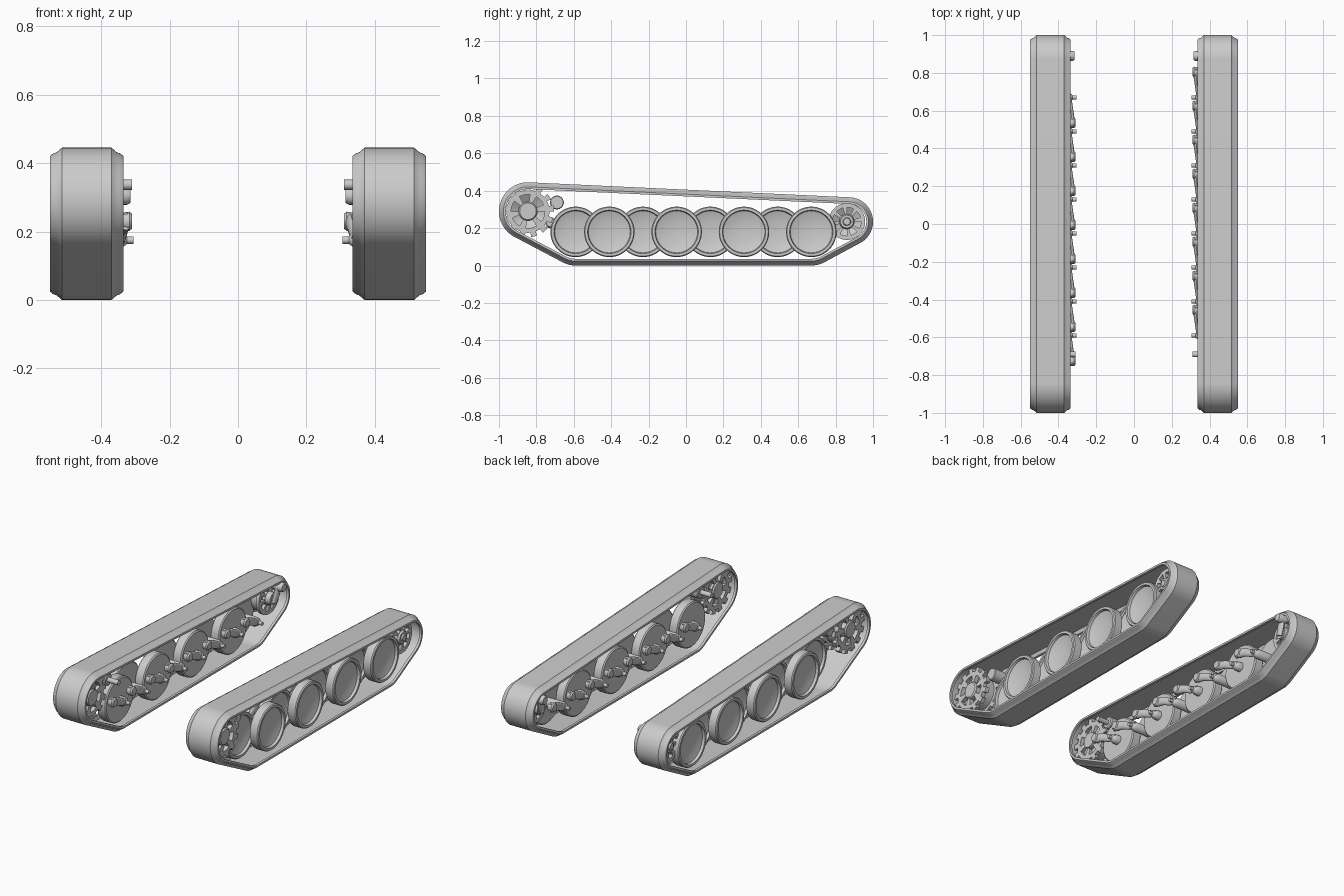
import bpy, bmesh
from math import sin, cos, pi, radians
from mathutils import Vector

cube = bpy.data.objects.get("Cube")
if cube:
    bpy.data.objects.remove(cube)

grey = bpy.data.materials.new("light_grey_metal")
grey.use_nodes = True
COLOUR = (0.6, 0.6, 0.6, 1)
grey.diffuse_color = COLOUR
grey.node_tree.nodes["Principled BSDF"].inputs["Base Color"].default_value = COLOUR
parts = []


def finish(name, bm, loc=(0, 0, 0)):
    bmesh.ops.remove_doubles(bm, verts=bm.verts, dist=1e-5)
    bmesh.ops.recalc_face_normals(bm, faces=bm.faces)
    mesh = bpy.data.meshes.new(name)
    bm.to_mesh(mesh)
    bm.free()
    mesh.materials.append(grey)
    ob = bpy.data.objects.new(name, mesh)
    ob.location = loc
    bpy.context.collection.objects.link(ob)
    parts.append(ob)


def loft(bm, rings, closed=False):
    """Bridge equal rings of points; cap the ends unless the rings close up."""
    vs = [[bm.verts.new(p) for p in r] for r in rings]
    n = len(vs[0])
    pairs = list(zip(vs, vs[1:])) + ([(vs[-1], vs[0])] if closed else [])
    for a, b in pairs:
        for i in range(n):
            j = (i + 1) % n
            bm.faces.new((a[i], a[j], b[j], b[i]))
    if not closed:
        bm.faces.new(vs[0])
        bm.faces.new(vs[-1])


def lathe(name, side, profile, y, z, segs=48):
    """Turn (x, radius) points about the sideways axis."""
    bm = bmesh.new()
    loft(bm, [[(side * x, r * cos(2 * pi * k / segs), r * sin(2 * pi * k / segs))
               for k in range(segs)] for x, r in profile])
    finish(name, bm, (0, y, z))


def cut_disc(name, side, x0, x1, y, z, radii, segs, keep):
    """Flat disc of ring bands, keeping cells chosen by keep(band, step)."""
    bm = bmesh.new()
    grid = [[bm.verts.new((side * x0, r * cos(2 * pi * k / segs), r * sin(2 * pi * k / segs)))
             for k in range(segs)] for r in radii]
    for b in range(len(radii) - 1):
        for k in range(segs):
            if keep(b, k):
                j = (k + 1) % segs
                bm.faces.new((grid[b][k], grid[b][j], grid[b + 1][j], grid[b + 1][k]))
    loose = [v for v in bm.verts if not v.link_faces]
    bmesh.ops.delete(bm, geom=loose, context='VERTS')
    ext = bmesh.ops.extrude_face_region(bm, geom=bm.faces[:], use_keep_orig=True)
    moved = [g for g in ext["geom"] if isinstance(g, bmesh.types.BMVert)]
    bmesh.ops.translate(bm, verts=moved, vec=(side * (x1 - x0), 0, 0))
    finish(name, bm, (0, y, z))


def tube(name, path, segs=16):
    """Tapered tube through (point, radius) pairs."""
    pts = [Vector(p) for p, r in path]
    rings = []
    for i, (p, r) in enumerate(path):
        t = (pts[min(i + 1, len(pts) - 1)] - pts[max(i - 1, 0)]).normalized()
        u = t.cross(Vector((1, 0, 0))).normalized()
        w = t.cross(u)
        rings.append([pts[i] + r * (u * cos(2 * pi * k / segs) + w * 0.6 * sin(2 * pi * k / segs))
                      for k in range(segs)])
    bm = bmesh.new()
    loft(bm, rings)
    finish(name, bm)


# Track outline: a band wrapped round four circles (y, z, radius)
CIRCLES = [(-0.845, 0.29, 0.155), (0.87, 0.235, 0.13), (-0.59, 0.15, 0.15), (0.67, 0.15, 0.15)]
MID = 0.4425


def wrapped(x, inset, steps=120):
    pts = []
    for k in range(steps):
        c, s = cos(2 * pi * k / steps), sin(2 * pi * k / steps)
        y, z, r = max(CIRCLES, key=lambda q: q[0] * c + q[1] * s + q[2])
        pts.append((x, y + (r - inset) * c, z + (r - inset) * s))
    return pts


# Half section of the band: (distance from its middle, inset)
HALF = [(0.0725, 0), (0.089, 0.014), (0.097, 0.016), (0.107, 0.024), (0.107, 0.036),
        (0.092, 0.036), (0.086, 0.014)]
SECTION = HALF + [(-d, i) for d, i in reversed(HALF)]

for side, label in ((1, "left"), (-1, "right")):
    bm = bmesh.new()
    loft(bm, [wrapped(side * (MID + d), i) for d, i in SECTION], closed=True)
    finish(label + "_track_band", bm)

    # Overlapping dished road wheels, alternately inboard and outboard
    for n in range(8):
        y, z, x = -0.59 + 0.18 * n, 0.18, 0.455 if n % 2 else 0.375
        lathe(f"{label}_road_wheel_{n + 1}", side,
              [(x, 0.001), (x, 0.128), (x + 0.006, 0.135), (x + 0.054, 0.135), (x + 0.06, 0.13),
               (x + 0.06, 0.116), (x + 0.045, 0.112), (x + 0.036, 0.085),
               (x + 0.03, 0.045), (x + 0.028, 0.001)], y, z)
        # Axle stub, swing arm and pivot boss behind each wheel
        lathe(f"{label}_axle_{n + 1}", side,
              [(x + 0.01, 0.028), (0.35, 0.028), (0.335, 0.02), (0.325, 0.011), (0.305, 0.011)],
              y, z - 0.005, 16)
        py = y + side * 0.135
        tube(f"{label}_swing_arm_{n + 1}",
             [((side * 0.342, y - side * 0.015, 0.175), 0.018),
              ((side * 0.34, y + side * 0.03, 0.188), 0.022),
              ((side * 0.334, y + side * 0.08, 0.213), 0.024),
              ((side * 0.328, py, 0.228), 0.028), ((side * 0.328, py + side * 0.018, 0.23), 0.026)])
        lathe(f"{label}_pivot_{n + 1}", side,
              [(0.345, 0.024), (0.318, 0.028), (0.31, 0.022)], py, 0.23, 16)

    # Toothed drive sprocket: two spoked rings on a waisted drum
    for x in (0.385, 0.475):
        cut_disc(label + "_sprocket_ring", side, x, x + 0.025, -0.845, 0.29,
                 (0.03, 0.052, 0.09, 0.115, 0.139), 78,
                 lambda b, k: (b in (0, 2)) or (b == 1 and k % 13 < 5) or (b == 3 and k % 6 < 3))
    lathe(label + "_sprocket_drum", side,
          [(0.375, 0.001), (0.375, 0.045), (0.4, 0.05), (0.41, 0.098), (0.475, 0.098),
           (0.445, 0.05), (0.5, 0.05), (0.507, 0.044), (0.507, 0.001)], -0.845, 0.29)

    # Spoked rear idler with hub and cranked mount
    for x in (0.395, 0.47):
        cut_disc(label + "_idler_ring", side, x, x + 0.02, 0.86, 0.235, (0.025, 0.042, 0.076, 0.098),
                 64, lambda b, k: b != 1 or k % 8 < 3)
    lathe(label + "_idler_hub", side,
          [(0.365, 0.001), (0.365, 0.035), (0.41, 0.04), (0.42, 0.085), (0.465, 0.085), (0.44, 0.04),
           (0.49, 0.04), (0.5, 0.034), (0.5, 0.022), (0.508, 0.018), (0.508, 0.001)], 0.86, 0.235)
    tube(label + "_idler_crank", [((side * 0.36, 0.855, 0.215), 0.022),
                                  ((side * 0.355, 0.875, 0.265), 0.025),
                                  ((side * 0.35, 0.89, 0.32), 0.022)])
    lathe(label + "_idler_shaft", side, [(0.37, 0.027), (0.325, 0.027), (0.315, 0.022)],
          0.89, 0.305, 20)

    # Small return roller and its stub
    lathe(label + "_return_roller", side,
          [(0.38, 0.03), (0.385, 0.037), (0.475, 0.037), (0.48, 0.033)], -0.69, 0.337, 24)
    lathe(label + "_roller_stub", side, [(0.39, 0.015), (0.31, 0.015)], -0.69, 0.337, 16)

# Smooth shading with crisp edges
bpy.ops.object.select_all(action='DESELECT')
for ob in parts:
    ob.select_set(True)
bpy.context.view_layer.objects.active = parts[0]
bpy.ops.object.shade_smooth_by_angle(angle=radians(35))
